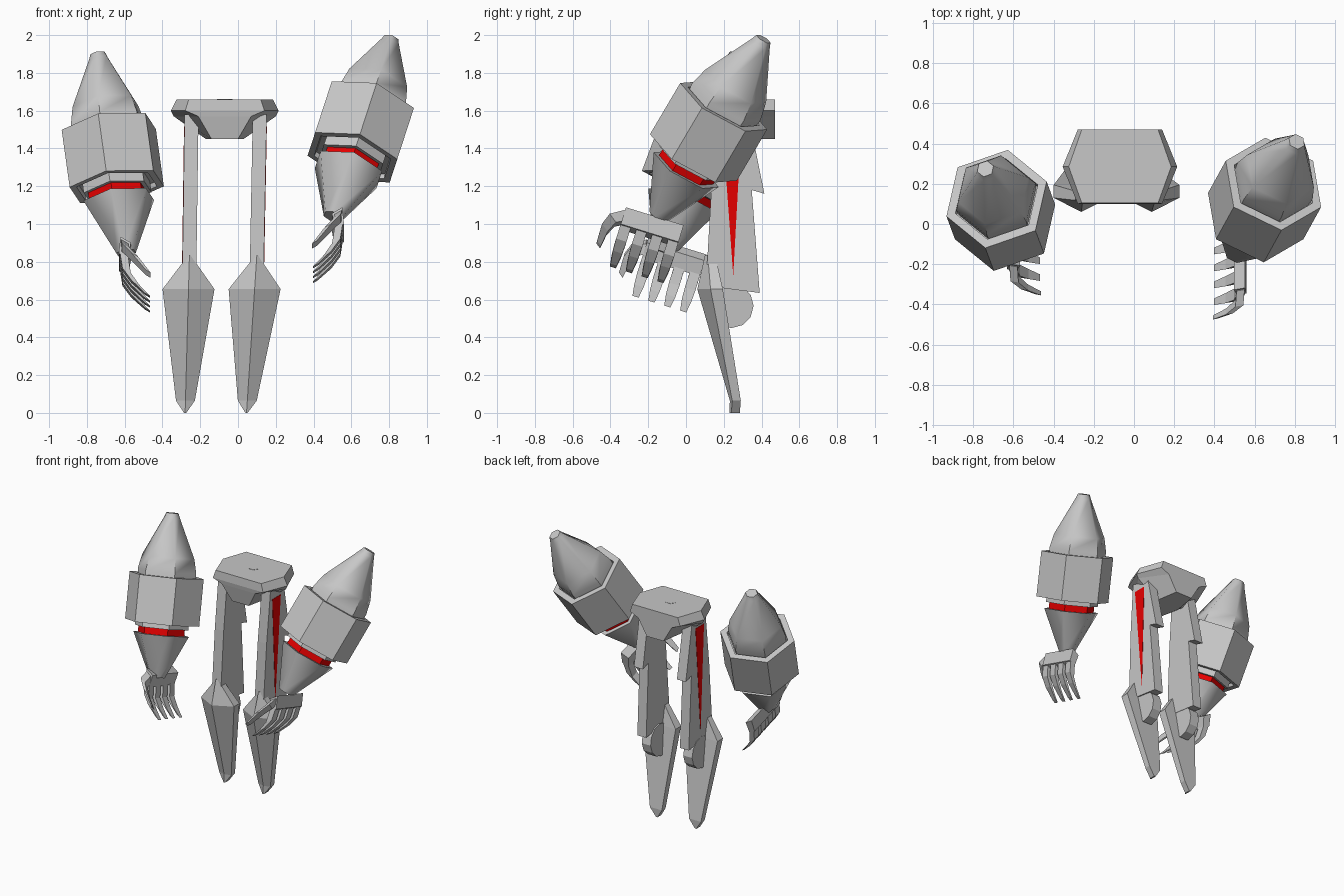
import bpy, bmesh, math
from mathutils import Vector

cube = bpy.data.objects.get("Cube")
if cube:
    bpy.data.objects.remove(cube, do_unlink=True)


def material(name, rgb):
    m = bpy.data.materials.new(name)
    m.use_nodes = True
    m.diffuse_color = (*rgb, 1)
    bsdf = next(n for n in m.node_tree.nodes if n.type == 'BSDF_PRINCIPLED')
    bsdf.inputs["Base Color"].default_value = (*rgb, 1)
    return m


GREY = material("armour_grey", (0.57, 0.57, 0.57))
RED = material("accent_red", (0.8, 0.0, 0.0))


def loft(name, rings, mat=GREY):
    """Skin a list of equal-length rings and cap both ends."""
    bm = bmesh.new()
    loops = [[bm.verts.new(p) for p in ring] for ring in rings]
    for a, b in zip(loops, loops[1:]):
        for i in range(len(a)):
            j = (i + 1) % len(a)
            bm.faces.new((a[i], a[j], b[j], b[i]))
    bm.faces.new(loops[0])
    bm.faces.new(loops[-1])
    bmesh.ops.recalc_face_normals(bm, faces=bm.faces)
    mesh = bpy.data.meshes.new(name)
    bm.to_mesh(mesh)
    bm.free()
    mesh.materials.append(mat)
    obj = bpy.data.objects.new(name, mesh)
    bpy.context.collection.objects.link(obj)
    return obj


def smooth(obj, degrees):
    bpy.ops.object.select_all(action='DESELECT')
    obj.select_set(True)
    bpy.context.view_layer.objects.active = obj
    bpy.ops.object.shade_smooth_by_angle(angle=math.radians(degrees))


def slab(name, outline, x_of, half, mat=GREY):
    """Extrude a (y, z) outline sideways around a leaning centre line."""
    loft(name, [[(x_of(z) + s * half, y, z) for y, z in outline] for s in (-1, 1)], mat)


def line(z0, x0, z1, x1):
    return lambda z: x0 + (x1 - x0) * (z - z0) / (z1 - z0)


# Hip block: stacked hexagonal sections, widest just under the top
def hip_ring(z, mid, end, y0, y1):
    cx, ym = -0.07, 0.285
    return [(cx - mid, ym, z), (cx - end, y0, z), (cx + end, y0, z),
            (cx + mid, ym, z), (cx + end, y1, z), (cx - end, y1, z)]


loft("hip_block", [hip_ring(1.66, 0.255, 0.19, 0.105, 0.47),
                   hip_ring(1.6, 0.285, 0.21, 0.10, 0.47),
                   hip_ring(1.57, 0.27, 0.14, 0.105, 0.47),
                   hip_ring(1.45, 0.10, 0.07, 0.13, 0.47)])
loft("hip_socket", [[(-0.07 + 0.04 * math.cos(math.pi * i / 3),
                      0.285 + 0.035 * math.sin(math.pi * i / 3), z) for i in range(6)]
                    for z in (1.64, 1.662)])

# Legs: stepped thigh, red wedge on the outer face, knee disc, pointed shin
THIGH = [(0.17, 1.58), (0.33, 1.58), (0.415, 1.16), (0.348, 1.18),
         (0.39, 0.635), (0.2, 0.66), (0.11, 0.76), (0.135, 1.2)]
WEDGE = [(0.193, 1.515), (0.293, 1.515), (0.25, 0.727)]
KNEE = [(0.24 + 0.118 * math.cos(math.pi * i / 6),
         0.567 + 0.118 * math.sin(math.pi * i / 6)) for i in range(12)]


def shin(name, x_of):
    # height, half width, front ridge, side edge, back
    stations = [(0.835, 0.006, 0.10, 0.115, 0.155), (0.655, 0.1375, 0.06, 0.13, 0.195),
                (0.065, 0.05, 0.232, 0.245, 0.29), (0.0, 0.006, 0.23, 0.24, 0.285)]
    rings = []
    for z, w, ridge, edge, back in stations:
        x = x_of(z)
        rings.append([(x, ridge, z), (x + w, edge, z), (x + w, back, z),
                      (x - w, back, z), (x - w, edge, z)])
    loft(name, rings)


for side, sign, top, knee, foot in (("left", 1, 0.115, 0.1, 0.045),
                                    ("right", -1, -0.246, -0.257, -0.28)):
    thigh_x = line(1.57, top, 0.8, knee)
    shin_x = line(0.84, knee, 0, foot)
    slab(side + "_thigh", THIGH, thigh_x, 0.037)
    slab(side + "_thigh_wedge", WEDGE, lambda z: thigh_x(z) + sign * 0.037, 0.002, RED)
    slab(side + "_knee", KNEE, shin_x, 0.037)
    shin(side + "_shin", shin_x)

# Arms: six-sided turned parts along a tilted axis, given as (distance, radius)
ARM_PARTS = [
    ("shoulder_cone", GREY, [(0, 0.043), (0.03, 0.055), (0.3, 0.185), (0.4, 0.208), (0.5, 0.2)]),
    ("cuff", GREY, [(0.47, 0.215), (0.43, 0.217), (0.43, 0.264),
                    (0.757, 0.264), (0.757, 0.225), (0.73, 0.22)]),
    ("cuff_ring", GREY, [(0.72, 0.19), (0.79, 0.19)]),
    ("red_band", RED, [(0.78, 0.165), (0.845, 0.165)]),
    ("forearm_cone", GREY, [(0.835, 0.198), (1.135, 0.055)]),
]


def arm(side, tip, axis, twist):
    tip, axis = Vector(tip), Vector(axis).normalized()
    v = Vector((twist, 1, 0))
    v = (v - axis * v.dot(axis)).normalized()
    u = v.cross(axis)
    for part, mat, profile in ARM_PARTS:
        rings = []
        for s, r in profile:
            centre = tip - axis * s
            rings.append([centre + r * (u * math.sin(a) + v * math.cos(a))
                          for a in (math.pi * i / 3 for i in range(6))])
        obj = loft(side + "_" + part, rings, mat)
        if part.endswith("cone"):
            smooth(obj, 58)


arm("left", (0.81, 0.41, 1.98), (0.27, 0.49, 0.83), 0.0)
arm("right", (-0.74, 0.275, 1.9), (-0.13, 0.35, 0.93), 0.16)

# Hands: palm bar, four curled fingers and a thumb, mirrored between sides
ALONG = Vector((0, -0.955, 0.296))
DOWN = Vector((0, -0.296, -0.955))


def hand(side, sign, origin):
    origin = Vector(origin)
    inward = Vector((-sign, 0, 0))

    def at(a, b, c):
        return origin + ALONG * a + DOWN * b + inward * c

    def bar(name, path, spread):
        # path holds (along, down, inward, half width, half thickness)
        loft(side + "_" + name, [
            [at(a + i * w * spread[0], b + i * w * spread[1] + j * t * 0.6, c + j * t)
             for i, j in ((-1, -1), (1, -1), (1, 1), (-1, 1))] for a, b, c, w, t in path])

    bar("palm", [(0, 0, 0, 0.16, 0.028), (0, 0.09, -0.012, 0.16, 0.024)], (1, 0))
    for n in range(4):
        a = -0.132 + 0.088 * n
        bar("finger_%d" % (n + 1), [(a, 0.07, -0.01, 0.028, 0.022), (a, 0.17, 0.005, 0.029, 0.022),
                                    (a, 0.235, 0.05, 0.026, 0.02),
                                    (a, 0.3, 0.115, 0.017, 0.013)], (1, 0))
    bar("thumb", [(0.14, 0.03, -0.005, 0.03, 0.02), (0.21, 0.07, 0.0, 0.028, 0.02),
                  (0.235, 0.13, 0.05, 0.025, 0.018),
                  (0.24, 0.215, 0.12, 0.017, 0.012)], (0.8, -0.6))


hand("left", 1, (0.525, -0.17, 1.025))
hand("right", -1, (-0.595, -0.05, 0.87))
